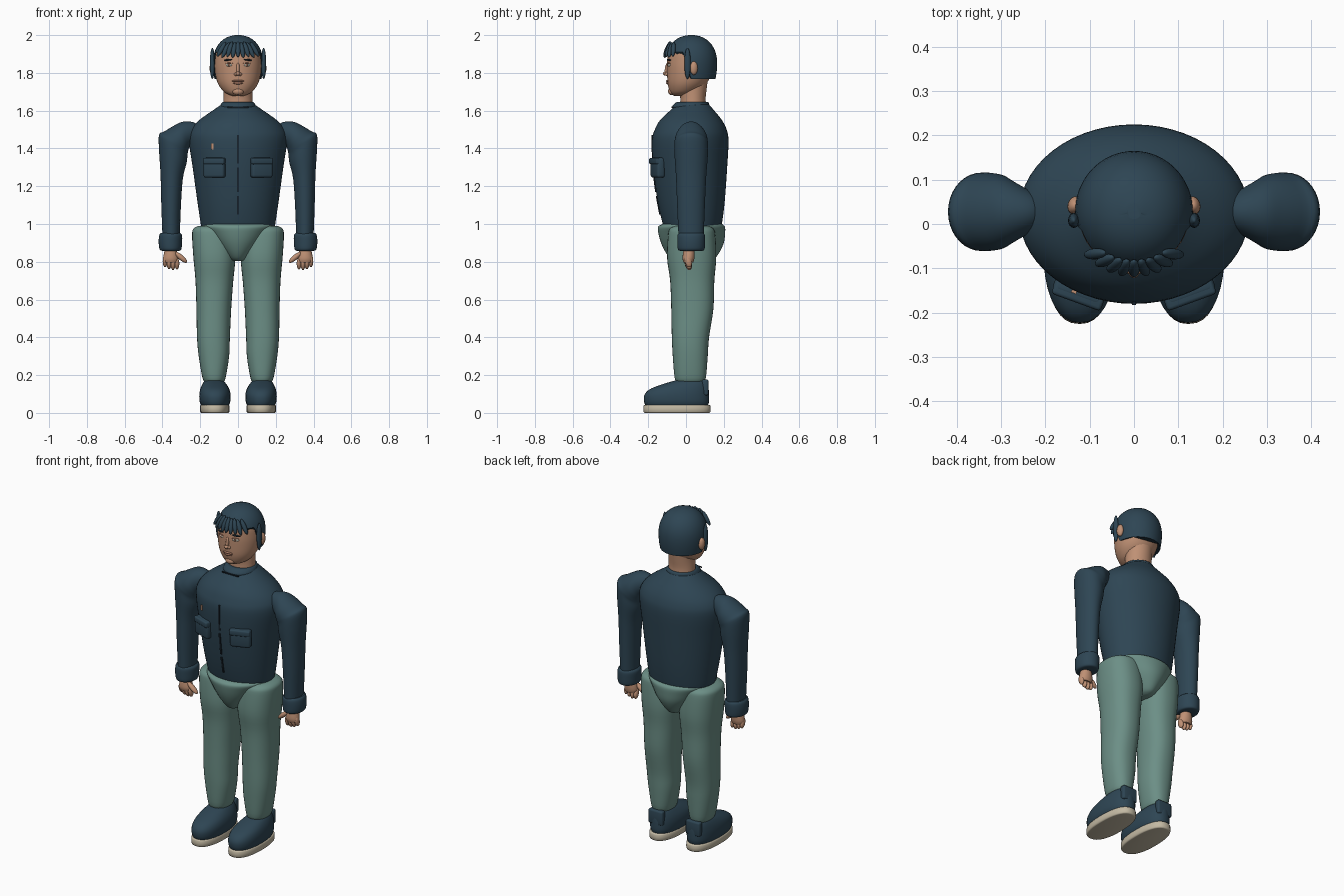
import bpy, bmesh, math
from mathutils import Matrix, Vector


def material(name, rgb):
    m = bpy.data.materials.new(name)
    m.diffuse_color = (*rgb, 1)
    return m


NAVY = material("navy", (0.027, 0.060, 0.088))
GREEN = material("sage_green", (0.150, 0.275, 0.240))
SKIN = material("skin", (0.52, 0.28, 0.175))
LIP = material("lip", (0.40, 0.19, 0.125))
SOLE = material("sole_beige", (0.55, 0.49, 0.37))
WHITE = material("eye_grey", (0.50, 0.50, 0.42))
DARK = material("dark", (0.010, 0.018, 0.027))


def finish(name, bm, mat, angle=40):
    bmesh.ops.recalc_face_normals(bm, faces=bm.faces)
    me = bpy.data.meshes.new(name)
    bm.to_mesh(me)
    bm.free()
    me.materials.append(mat)
    for p in me.polygons:
        p.use_smooth = True
    me.set_sharp_from_angle(angle=math.radians(angle))
    ob = bpy.data.objects.new(name, me)
    bpy.context.collection.objects.link(ob)
    return ob


def skin_rows(name, rows, mat, angle=40):
    """Bridge closed rows of points and cap both ends."""
    bm = bmesh.new()
    vs = [[bm.verts.new(p) for p in row] for row in rows]
    n = len(rows[0])
    for a, b in zip(vs, vs[1:]):
        for i in range(n):
            j = (i + 1) % n
            bm.faces.new((a[i], a[j], b[j], b[i]))
    bm.faces.new(vs[0])
    bm.faces.new(vs[-1])
    return finish(name, bm, mat, angle)


def loft(name, rings, mat, side=1, p=2.0, n=36, steps=4, angle=40):
    """Smooth loft; each ring is (x0, z0, x1, z1, y0, y1)."""
    fine = []
    for k in range(len(rings) - 1):
        q = [rings[max(0, min(len(rings) - 1, k + d))] for d in (-1, 0, 1, 2)]
        for s in range(steps):
            t = s / steps
            fine.append([0.5 * (2 * b + (c - a) * t + (2 * a - 5 * b + 4 * c - d) * t * t
                                + (3 * b - a - 3 * c + d) * t ** 3)
                         for a, b, c, d in zip(*q)])
    fine.append(rings[-1])
    rows = []
    for x0, z0, x1, z1, y0, y1 in fine:
        row = []
        for i in range(n):
            a = 2 * math.pi * i / n
            u, v = [math.copysign(abs(w) ** (2 / p), w) for w in (math.cos(a), math.sin(a))]
            row.append((side * ((x0 + x1) / 2 + u * (x1 - x0) / 2), (y0 + y1) / 2 + v * (y1 - y0) / 2,
                        (z0 + z1) / 2 + u * (z1 - z0) / 2))
        rows.append(row)
    return skin_rows(name, rows, mat, angle)


def upright(name, rings, mat, side=1, **kw):
    """Loft with level rings (z, x0, x1, y0, y1)."""
    return loft(name, [(a, z, b, z, c, d) for z, a, b, c, d in rings], mat, side, **kw)


def placed(loc, size, rot):
    m = Matrix.Translation(Vector(loc))
    for ax, deg in zip("ZYX", reversed(rot)):
        m = m @ Matrix.Rotation(math.radians(deg), 4, ax)
    return m @ Matrix.Diagonal((*size, 1))


def ball(name, loc, size, mat, rot=(0, 0, 0)):
    bm = bmesh.new()
    bmesh.ops.create_uvsphere(bm, u_segments=16, v_segments=10, radius=1, matrix=placed(loc, size, rot))
    return finish(name, bm, mat)


def box(name, loc, size, mat, rot=(0, 0, 0), bevel=0.01):
    bm = bmesh.new()
    bmesh.ops.create_cube(bm, size=1, matrix=placed(loc, size, rot))
    if bevel:
        bmesh.ops.bevel(bm, geom=bm.edges[:], offset=bevel, segments=3, profile=0.5, affect='EDGES')
    return finish(name, bm, mat)


# jacket body, collar, zip and badge
upright("jacket_body", [(0.99, -.192, .192, -.115, .185), (1.0, -.197, .197, -.123, .19),
                        (1.12, -.215, .215, -.15, .205), (1.3, -.24, .24, -.174, .218),
                        (1.44, -.26, .26, -.18, .225), (1.5, -.248, .248, -.165, .215),
                        (1.55, -.205, .205, -.137, .19), (1.6, -.135, .135, -.085, .15),
                        (1.635, -.085, .085, -.05, .12), (1.645, -.076, .076, -.042, .11)], NAVY, n=56)
upright("collar", [(1.61, -.09, .09, -.068, .115), (1.625, -.094, .094, -.072, .122),
                   (1.645, -.083, .083, -.05, .118), (1.646, -.07, .07, -.035, .1)], NAVY)
box("collar_seam", (0, -.073, 1.618), (.11, .006, .006), DARK, bevel=0)
for z0, z1, y0, y1 in ((1.05, 1.15, -.137, -.156), (1.17, 1.3, -.159, -.175), (1.32, 1.47, -.176, -.178)):
    tilt = math.degrees(math.atan2(y1 - y0, z1 - z0))
    box("zip", (0, (y0 + y1) / 2, (z0 + z1) / 2), (.01, .009, z1 - z0), DARK, (-tilt, 0, 0), 0)
box("badge", (-.135, -.152, 1.41), (.012, .009, .03), SKIN, (0, 0, -20), 0)

# trousers seat
upright("trouser_seat", [(.803, -.03, .03, -.05, .12), (.815, -.055, .055, -.08, .15),
                         (.85, -.088, .088, -.108, .177), (.9, -.13, .13, -.132, .2),
                         (.95, -.165, .165, -.146, .207), (.985, -.19, .19, -.148, .206),
                         (1.0, -.188, .188, -.125, .19)], GREEN, n=48)

for s, tag in ((1, "left"), (-1, "right")):
    # sleeve, cuff and hand
    loft("sleeve_" + tag, [(.215, 1.43, .205, 1.52, -.01, .065), (.235, 1.425, .24, 1.54, -.022, .077),
                           (.255, 1.41, .295, 1.541, -.042, .097), (.262, 1.395, .34, 1.52, -.056, .111),
                           (.266, 1.375, .39, 1.49, -.061, .116), (.268, 1.355, .418, 1.472, -.061, .116),
                           (.273, 1.32, .418, 1.39, -.06, .115), (.292, 1.24, .41, 1.26, -.053, .107),
                           (.302, 1.1, .406, 1.1, -.047, .1), (.308, .94, .4, .94, -.04, .094)],
         NAVY, s, angle=50)
    upright("cuff_" + tag, [(.858, .312, .4, -.03, .085), (.866, .3, .415, -.043, .098),
                            (.905, .296, .42, -.046, .101), (.94, .296, .417, -.045, .1),
                            (.952, .306, .408, -.036, .092)], NAVY, s)
    upright("palm_" + tag, [(.795, .32, .392, -.012, .038), (.815, .315, .397, -.018, .044),
                            (.845, .32, .392, -.016, .046), (.875, .33, .385, -.01, .045)], SKIN, s, n=20)
    for i in range(4):
        ball("finger_" + tag, (s * (.323 + i * .021), .012, .79 + (0, -.003, .002, .012)[i]),
             (.0125, .018, .032), SKIN, (15, 0, 0))
    ball("thumb_" + tag, (s * .302, .0, .823), (.014, .016, .042), SKIN, (0, s * 50, 0))

    # chest pocket with flap
    box("pocket_" + tag, (s * .124, -.150, 1.298), (.118, .045, .106), NAVY, (0, 0, s * 20), .014)
    box("pocket_flap_" + tag, (s * .124, -.156, 1.333), (.118, .045, .034), NAVY, (0, 0, s * 20), .008)

    # trouser leg
    upright("trouser_leg_" + tag, [(.16, .08, .172, -.045, .09), (.185, .066, .188, -.06, .105),
                                   (.3, .047, .208, -.07, .115), (.4, .043, .217, -.075, .122),
                                   (.55, .036, .22, -.078, .145), (.7, .025, .225, -.084, .15),
                                   (.82, .014, .236, -.1, .16), (.94, .02, .243, -.095, .155),
                                   (.975, .03, .236, -.085, .145), (.99, .05, .21, -.06, .12)],
            GREEN, s, p=2.3)
    # shoe, heel tab and sole
    upright("shoe_" + tag, [(.035, .05, .193, -.212, .115), (.06, .041, .203, -.222, .122),
                            (.095, .039, .205, -.22, .122), (.125, .046, .2, -.192, .12),
                            (.15, .06, .19, -.13, .115), (.168, .075, .178, -.07, .105),
                            (.174, .09, .165, -.045, .09)], NAVY, s, p=2.3)
    box("heel_tab_" + tag, (s * .124, .102, .135), (.095, .034, .085), NAVY, bevel=.01)
    upright("sole_" + tag, [(0, .052, .194, -.217, .122), (.006, .045, .201, -.225, .13),
                            (.036, .045, .201, -.225, .13), (.042, .05, .196, -.22, .125)],
            SOLE, s, p=2.4, steps=2)

# neck and head
upright("neck", [(1.6, -.08, .08, -.035, .11), (1.66, -.077, .077, -.03, .104),
                 (1.72, -.076, .076, -.035, .11), (1.8, -.08, .08, -.03, .12)], SKIN)
upright("head", [(1.677, -.025, .025, -.06, .0), (1.686, -.052, .052, -.075, .03),
                 (1.705, -.08, .08, -.087, .07), (1.745, -.107, .107, -.097, .11),
                 (1.8, -.121, .121, -.1, .135), (1.86, -.124, .124, -.1, .143),
                 (1.92, -.116, .116, -.09, .135), (1.97, -.07, .07, -.05, .1)], SKIN, n=48)

# hair cap with a raised front hairline
N, K = 72, 14
rows = []
for k in range(K + 1):
    row = []
    for i in range(N):
        a = 2 * math.pi * i / N
        c, v = math.cos(a), math.sin(a)
        ramp = max(0, min(1, (0.025 - (.028 + .137 * v)) / .04))
        bottom = 1.768 + .142 * ramp
        z = bottom + (2.0 - bottom) * math.sin(k / K * math.pi / 2)
        t = max(0, (z - 1.85) / .15)
        f = max(.01, 1 - t ** 2.2) ** (1 / 2.2) if t else 1 - .07 * ((1.85 - z) / .085) ** 2
        row.append((.133 * f * c, .028 + .137 * f * v, z))
    rows.append(row)
skin_rows("hair", rows, NAVY, 60)

# fringe locks
for i in range(9):
    x = -.088 + i * .022
    y = .028 - .128 * math.sqrt(1 - (x / .132) ** 2)
    ball("fringe_lock", (x, y, 1.925 - .004 * (i % 2)), (.013, .012, .045), NAVY,
         (-22, -x * 250, math.degrees(x * 8)))

# sideburns, ears and facial features
for s, tag in ((1, "left"), (-1, "right")):
    ball("sideburn_" + tag, (s * .136, .008, 1.85), (.013, .017, .083), NAVY)
    ball("ear_" + tag, (s * .134, .042, 1.825), (.016, .021, .036), SKIN, (0, 0, s * 15))
    ball("eye_" + tag, (s * .047, -.089, 1.842), (.019, .007, .008), WHITE, (0, 0, s * 20))
    ball("iris_" + tag, (s * .046, -.094, 1.842), (.006, .004, .006), LIP)
    ball("eyelid_" + tag, (s * .047, -.092, 1.851), (.021, .006, .003), LIP, (0, 0, s * 20))
    ball("brow_" + tag, (s * .052, -.090, 1.869), (.024, .007, .005), DARK, (0, s * 6, s * 22))
    ball("nostril_" + tag, (s * .011, -.102, 1.793), (.010, .011, .009), SKIN)
ball("nose_bridge", (0, -.1, 1.822), (.009, .012, .036), SKIN, (-10, 0, 0))
ball("nose_tip", (0, -.108, 1.796), (.012, .014, .011), SKIN)
ball("upper_lip", (0, -.097, 1.757), (.032, .010, .006), LIP)
ball("lower_lip", (0, -.096, 1.746), (.026, .010, .007), LIP)
ball("chin", (0, -.075, 1.702), (.03, .02, .02), SKIN)
